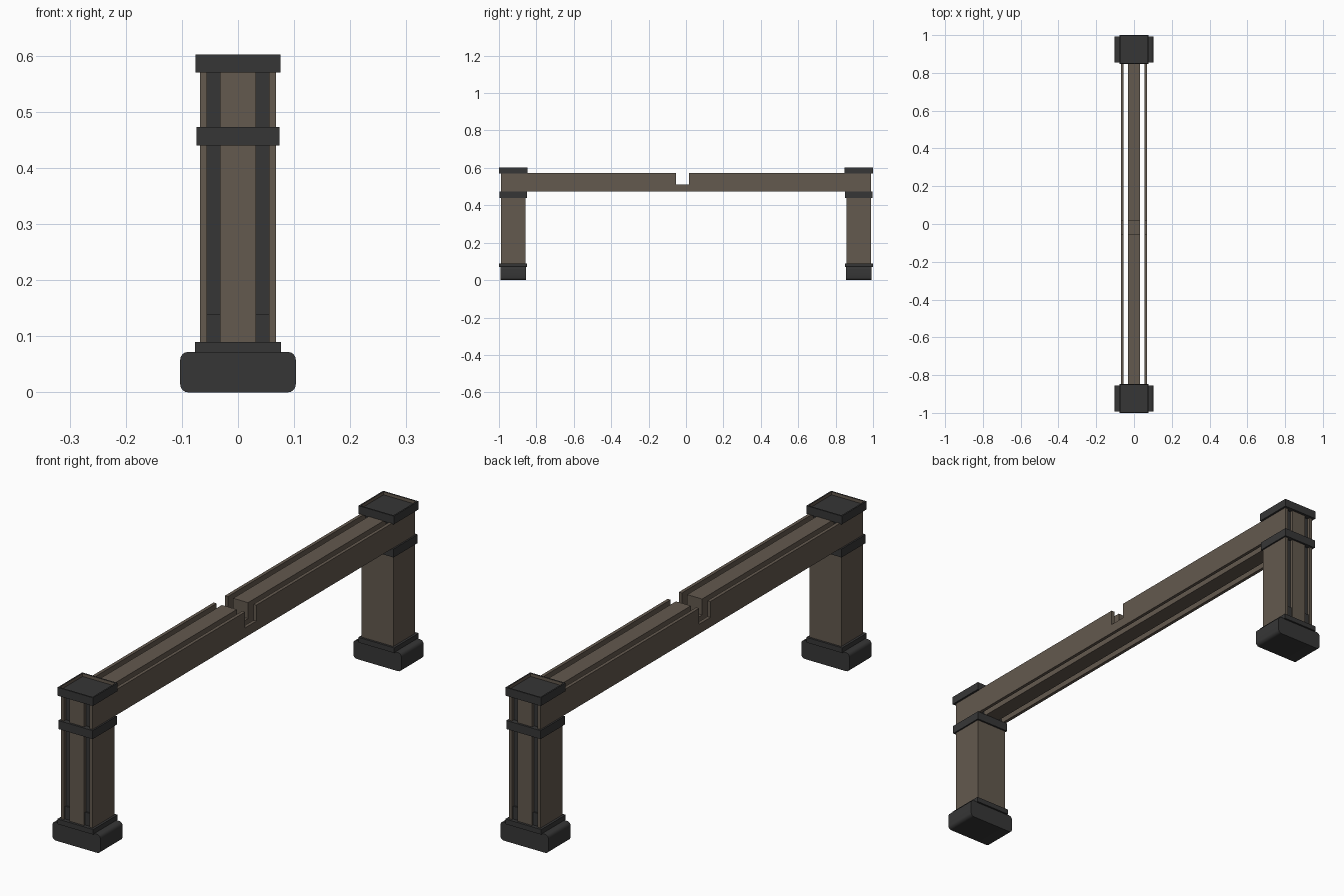
import bpy, bmesh
from mathutils import Vector

cube = bpy.data.objects.get("Cube")
if cube:
    bpy.data.objects.remove(cube, do_unlink=True)


def material(name, rgb):
    mat = bpy.data.materials.new(name)
    mat.use_nodes = True
    mat.diffuse_color = (*rgb, 1)
    mat.node_tree.nodes["Principled BSDF"].inputs["Base Color"].default_value = (*rgb, 1)
    return mat


WOOD = material("weathered wood", (0.125, 0.1, 0.077))
IRON = material("dark iron", (0.037, 0.037, 0.037))


def finish(name, bm, *mats):
    bmesh.ops.recalc_face_normals(bm, faces=bm.faces)
    mesh = bpy.data.meshes.new(name)
    bm.to_mesh(mesh)
    bm.free()
    for mat in mats:
        mesh.materials.append(mat)
    obj = bpy.data.objects.new(name, mesh)
    bpy.context.collection.objects.link(obj)
    return obj


def box_mesh(x, y, z):
    """Box from (min, max) pairs."""
    bm = bmesh.new()
    bmesh.ops.create_cube(bm, size=1)
    for v in bm.verts:
        v.co = Vector([(a + b) / 2 + c * (b - a) for (a, b), c in zip((x, y, z), v.co)])
    return bm


def box(name, x, y, z, mat):
    return finish(name, box_mesh(x, y, z), mat)


# Dimensions
OUT, IN = 0.99, 0.857          # post faces along y
HALF = 0.068                   # post half width
BOARDS = {"left": (0.055, HALF), "centre": (-0.032, 0.032), "right": (-HALF, -0.055)}
GROOVES = {"left": (0.032, 0.055), "right": (-0.055, -0.032)}
BEAM_Z, TOP_Z = 0.473, 0.572

# Beam: three parallel boards with open gaps, notched near the middle
profile = [(-OUT, BEAM_Z), (OUT, BEAM_Z), (OUT, TOP_Z), (0.016, TOP_Z),
           (0.016, 0.51), (-0.053, 0.51), (-0.053, TOP_Z), (-OUT, TOP_Z)]
for side, (x0, x1) in BOARDS.items():
    bm = bmesh.new()
    face = bm.faces.new([bm.verts.new((x0, y, z)) for y, z in profile])
    ext = bmesh.ops.extrude_face_region(bm, geom=[face])
    for v in ext["geom"]:
        if isinstance(v, bmesh.types.BMVert):
            v.co.x = x1
    finish(f"beam_board_{side}", bm, WOOD)

for end, s in (("front", -1), ("back", 1)):
    def span(a, b):
        return tuple(sorted((s * a, s * b)))

    # Post boards and plain inner panel
    for side, xs in BOARDS.items():
        box(f"{end}_post_board_{side}", xs, span(IN, OUT), (0.06, BEAM_Z), WOOD)
    for side, xs in GROOVES.items():
        box(f"{end}_inner_panel_{side}", xs, span(IN, IN + 0.02), (0.06, BEAM_Z), WOOD)
        # Dark recessed strips, with a shallower foot
        box(f"{end}_groove_{side}", xs, span(IN + 0.005, OUT - 0.012), (0.06, TOP_Z), IRON)
        box(f"{end}_groove_foot_{side}", xs, span(OUT - 0.03, OUT - 0.006), (0.06, 0.14), IRON)

    # Bands around the post
    box(f"{end}_lower_band", (-0.077, 0.077), span(0.849, 0.999), (0.07, 0.09), IRON)
    box(f"{end}_middle_band", (-0.074, 0.074), span(0.85, 0.998), (0.44, BEAM_Z), IRON)

    # Cap with a recessed top
    bm = box_mesh((-0.076, 0.076), span(0.848, 1.0), (0.57, 0.602))
    bm.normal_update()
    top = max(bm.faces, key=lambda f: f.calc_center_median().z)
    bmesh.ops.inset_individual(bm, faces=[top], thickness=0.008)
    panel = bmesh.ops.extrude_face_region(bm, geom=[top])
    moved = [v for v in panel["geom"] if isinstance(v, bmesh.types.BMVert)]
    bmesh.ops.delete(bm, geom=[top], context='FACES_ONLY')
    bmesh.ops.translate(bm, verts=moved, vec=(0, 0, -0.012))
    low = set(moved)
    for f in bm.faces:
        # Inner rim walls show the wood
        if sum(v in low for v in f.verts) == 2:
            f.material_index = 1
    finish(f"{end}_cap", bm, IRON, WOOD)

    # Foot block with rounded lengthwise edges
    bm = box_mesh((-0.103, 0.103), span(IN - 0.001, OUT + 0.002), (0, 0.072))
    edges = [e for e in bm.edges
             if abs(e.verts[0].co.y - e.verts[1].co.y) > 0.1]
    bmesh.ops.bevel(bm, geom=edges, offset=0.014, segments=4, profile=0.5, affect='EDGES')
    foot = finish(f"{end}_foot", bm, IRON)
    bpy.ops.object.select_all(action='DESELECT')
    foot.select_set(True)
    bpy.context.view_layer.objects.active = foot
    bpy.ops.object.shade_smooth_by_angle()
